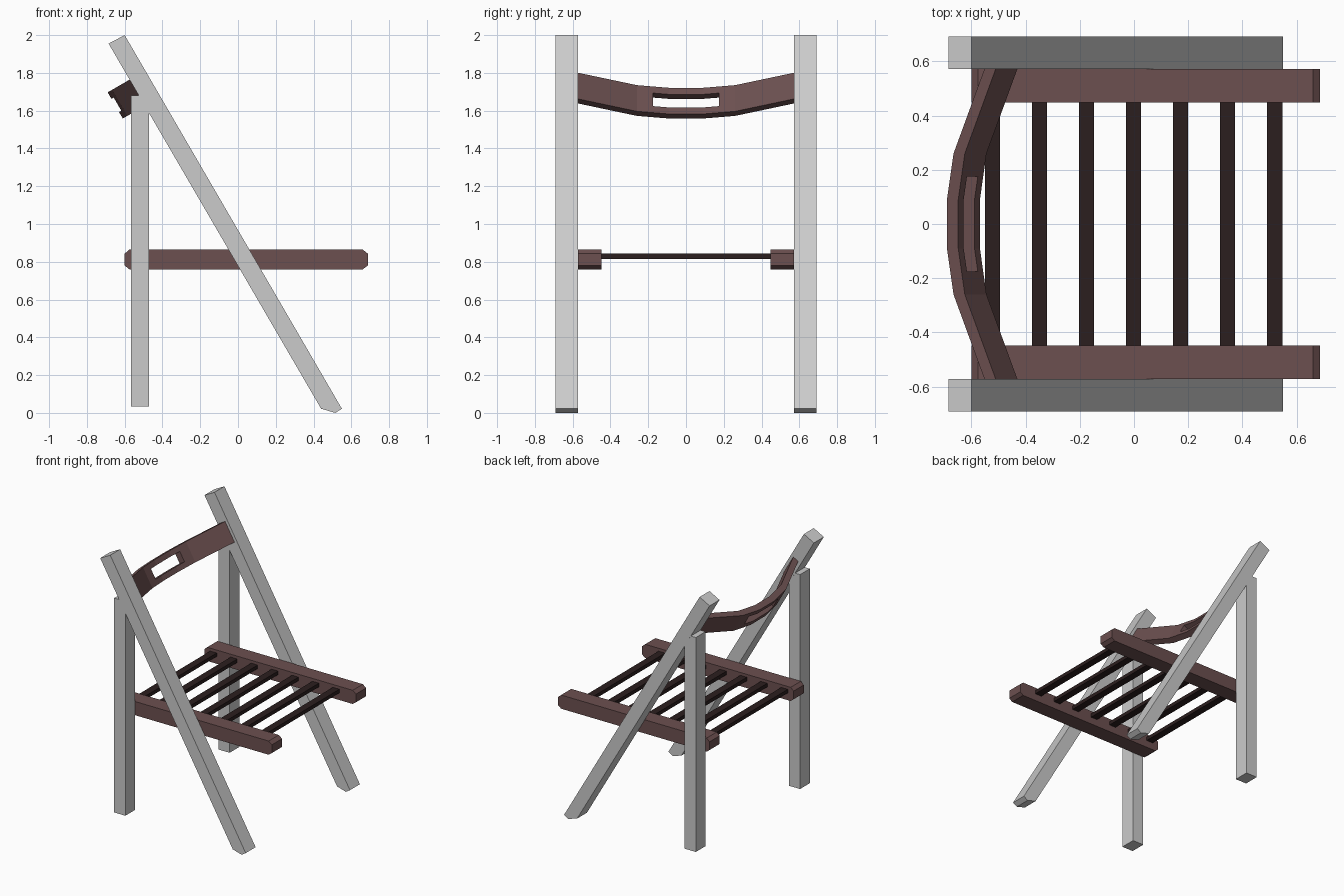
import bpy, bmesh
from mathutils import Vector

if "Cube" in bpy.data.objects:
    bpy.data.objects.remove(bpy.data.objects["Cube"])


def material(name, color):
    m = bpy.data.materials.new(name)
    m.diffuse_color = color
    m.use_nodes = True
    m.node_tree.nodes["Principled BSDF"].inputs["Base Color"].default_value = m.diffuse_color
    return m


brown = material("brown_wood", (0.15, 0.08, 0.08, 1))
dark = material("dark_wood", (0.024, 0.013, 0.013, 1))


def finish(name, bm, mat=None):
    bmesh.ops.recalc_face_normals(bm, faces=bm.faces[:])
    me = bpy.data.meshes.new(name)
    bm.to_mesh(me)
    bm.free()
    ob = bpy.data.objects.new(name, me)
    bpy.context.collection.objects.link(ob)
    if mat:
        me.materials.append(mat)
    return ob


def prism(name, profile, y0, y1, mat=None):
    """Extrude an x-z profile along y."""
    bm = bmesh.new()
    face = bm.faces.new([bm.verts.new((x, y0, z)) for x, z in profile])
    new = bmesh.ops.extrude_face_region(bm, geom=[face])["geom"]
    bmesh.ops.translate(bm, vec=(0, y1 - y0, 0),
                        verts=[v for v in new if isinstance(v, bmesh.types.BMVert)])
    return finish(name, bm, mat)


def rect(x0, x1, z0, z1):
    return [(x0, z0), (x1, z0), (x1, z1), (x0, z1)]


slanted = [(-0.685, 1.955), (-0.60, 2.0), (0.55, 0.022), (0.515, 0.0), (0.44, 0.022)]
rail = [(-0.60, 0.78), (-0.575, 0.76), (0.66, 0.76), (0.687, 0.78),
        (0.687, 0.843), (0.66, 0.865), (-0.575, 0.865), (-0.60, 0.843)]

# Legs and seat rails, mirrored left and right
for side, s in (("left", -1), ("right", 1)):
    prism(f"slanted_leg_{side}", slanted, s * 0.572, s * 0.692)
    prism(f"upright_leg_{side}", rect(-0.567, -0.472, 0.035, 1.68), s * 0.573, s * 0.691)
    prism(f"seat_rail_{side}", rail, s * 0.448, s * 0.571, brown)

# Seat slats
for i in range(7):
    x = -0.522 + 0.1735 * i
    prism(f"seat_slat_{i + 1}", rect(x - 0.028, x + 0.028, 0.815, 0.843), -0.46, 0.46, dark)

# Curved backrest with a hand slot, tilted to lie along the slanted legs
down = Vector((0.5, 0, -0.866))
forward = Vector((0.866, 0, 0.5))
origin = Vector((-0.69, 0, 1.697))
half = [(0.573, 0.16), (0.26, 0.028), (0.175, 0.014), (0.09, 0.0)]
stations = [(-y, b) for y, b in half] + half[::-1]
rows = (0, 0.04, 0.12, 0.16)

bm = bmesh.new()
grid = [[bm.verts.new(origin + down * r + forward * b + Vector((0, y, 0))) for r in rows]
        for y, b in stations]
for i in range(len(stations) - 1):
    for j in range(len(rows) - 1):
        if j == 1 and 2 <= i <= 4:
            continue  # hand slot
        bm.faces.new((grid[i][j], grid[i + 1][j], grid[i + 1][j + 1], grid[i][j + 1]))
new = bmesh.ops.extrude_face_region(bm, geom=bm.faces[:])["geom"]
bmesh.ops.translate(bm, vec=forward * 0.048,
                    verts=[v for v in new if isinstance(v, bmesh.types.BMVert)])
finish("backrest", bm, brown)
